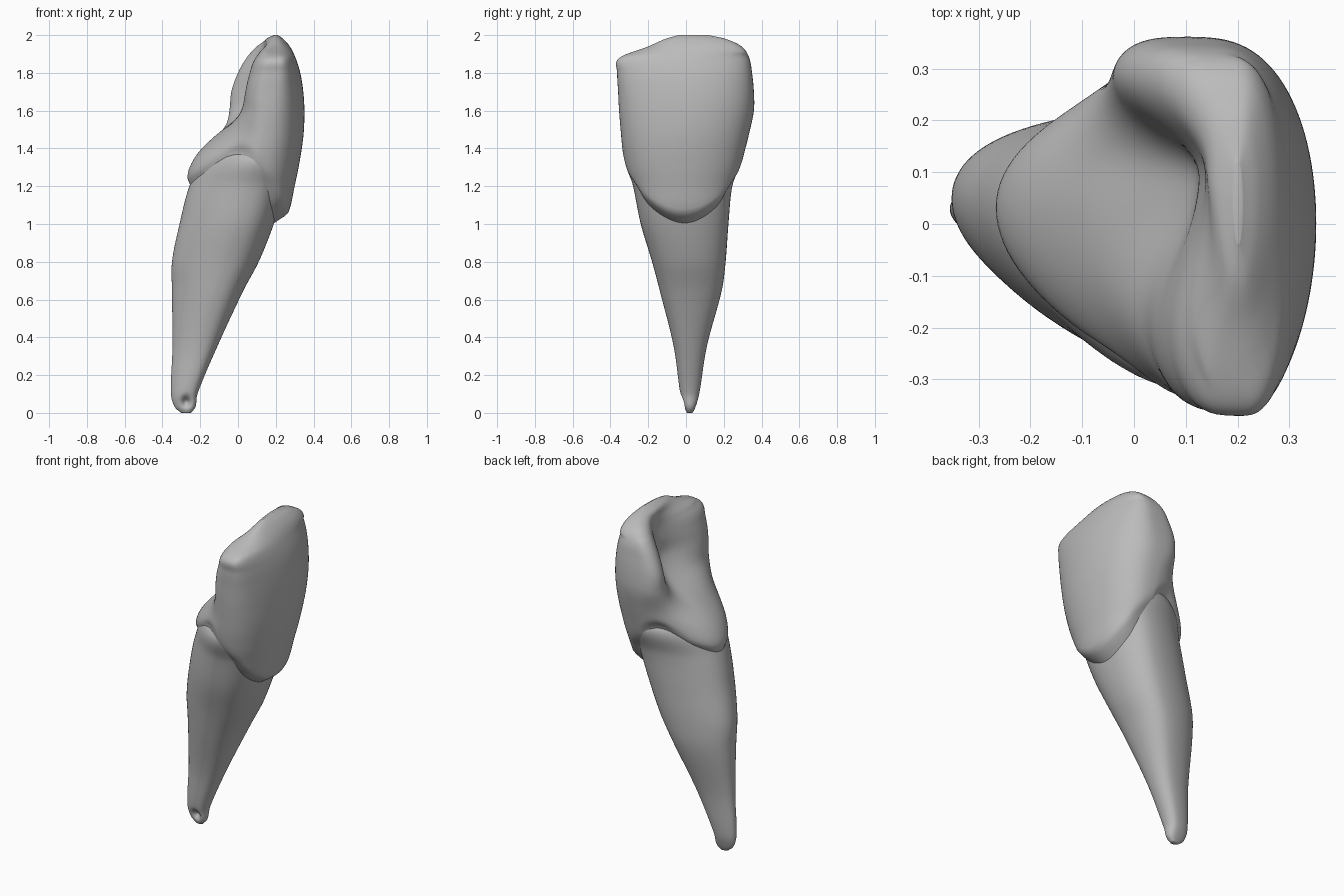
import bpy
import bmesh
import math
from mathutils import Vector

cube = bpy.data.objects.get("Cube")
if cube:
    bpy.data.objects.remove(cube, do_unlink=True)

SEGMENTS = 112

# Root sections: height, inner x, outer x, front y, back y
ROOT = [
    (0, -.30, -.25, .005, .035),
    (.03, -.335, -.225, -.01, .05),
    (.1, -.355, -.215, -.03, .07),
    (.35, -.347, -.11, -.065, .11),
    (.65, -.35, .03, -.14, .19),
    (.8, -.35, .11, -.18, .21),
    (1, -.31, .19, -.24, .225),
    (1.2, -.258, .25, -.28, .245),
    (1.36, -.18, .28, -.318, .29),
    (1.45, -.05, .2, -.2, .2),
]

# Crown sections: height, outer x, widest x, inner x, front y, back y,
# roundness of the inner side, depth of the hollow
CROWN = [
    (1, .235, .08, -.27, -.26, .23, 1.4, 0),
    (1.07, .272, .08, -.27, -.265, .24, 1.4, 0),
    (1.2, .3, .09, -.27, -.29, .26, 1.4, 0),
    (1.28, .317, .1, -.265, -.315, .285, 1.4, 0),
    (1.38, .335, .11, -.21, -.335, .31, 1.3, 0),
    (1.48, .348, .12, -.135, -.345, .335, 1.1, .03),
    (1.6, .352, .13, -.09, -.355, .36, .7, .14),
    (1.7, .346, .15, -.08, -.36, .36, .55, .2),
    (1.8, .33, .17, -.04, -.365, .35, .5, .17),
    (1.88, .305, .18, .01, -.355, .335, .5, .13),
    (1.94, .275, .19, .07, -.2, .295, .5, .07),
    (1.98, .24, .2, .14, -.11, .21, .6, .01),
    (2, .21, .2, .19, -.04, .12, .8, 0),
]

# Height of the neck line, by angle from the outer face in degrees
NECK = [(-45, 1.08), (0, 1), (45, 1.08), (75, 1.21), (105, 1.34),
        (125, 1.35), (150, 1.25), (180, 1.19), (210, 1.25)]


def sample(table, key):
    """Smoothly interpolate the rows of a table at a key."""
    key = min(max(key, table[0][0]), table[-1][0])
    i = 0
    while i < len(table) - 2 and key > table[i + 1][0]:
        i += 1

    def slope(k, col):
        lo, hi = max(k - 1, 0), min(k + 1, len(table) - 1)
        return (table[hi][col] - table[lo][col]) / (table[hi][0] - table[lo][0])

    a, b = table[i], table[i + 1]
    span = b[0] - a[0]
    t = (key - a[0]) / span
    ease = t * t * (3 - 2 * t)
    out = []
    for col in range(1, len(a)):
        value = a[col] + (b[col] - a[col]) * ease
        value += span * t * (1 - t) * ((1 - t) * slope(i, col) - t * slope(i + 1, col))
        out.append(value)
    return out


def section(angle, outer, widest, inner, front, back, power):
    """Point on a rounded section, with separate outer and inner halves."""
    c, s = math.cos(angle), math.sin(angle)
    y = (front + back) / 2 + (back - front) / 2 * s
    if c > 0:
        return widest + (outer - widest) * c ** .75, y
    # the inner side leans towards the back
    y += (back - front) * .08 * c * c
    return widest - (widest - inner) * abs(c) ** power, y


def root_point(z, angle):
    inner, outer, front, back = sample(ROOT, z)
    widest = inner + (outer - inner) * .62
    x, y = section(angle, outer, widest, inner, front, back, 1.2)
    # small opening in the front of the tip
    distance = math.hypot(x + .275, z - .06)
    if math.sin(angle) < 0:
        y += .04 * math.exp(-(distance / .022) ** 2)
    return Vector((x, y, z))


def crown_point(z, angle):
    outer, widest, inner, front, back, power, hollow = sample(CROWN, z)
    side = math.sin(angle)
    upper = min(1, max(0, (z - 1.35) * 4))
    # the front corner sits further out than the back one
    if z < 1.9:
        widest -= .03 * side * upper
    x, y = section(angle, outer, widest, inner, front, back, power)
    if math.cos(angle) < 0:
        # the back ridge stands higher than the front one
        lean = .1 if side > 0 else .3
        x -= (widest - x) * lean * side * upper
        # the hollow is steep at the back and slopes gently to the front
        width = .12 if y > .1 else .24
        x += hollow * math.exp(-((y - .1) / width) ** 2)
    return Vector((x, y, z))


def root_ring(t, angle):
    return root_point(ROOT[-1][0] * t ** 1.2, angle)


def crown_ring(t, angle):
    degrees = abs(math.degrees(math.remainder(angle, math.tau)))
    neck = sample(NECK, degrees)[0]
    z = neck + (2 - neck) * math.sin(t * math.pi / 2)
    # the rolled lip starts just under the root surface
    start = root_point(z, angle)
    start.x += (.02 - start.x) * .04
    start.y *= .96
    lip = math.sin(min(1, (z - neck) / .07) * math.pi / 2)
    return start.lerp(crown_point(z, angle), lip)


def loft(name, ring, count, material, close_bottom):
    bm = bmesh.new()
    rows = [[bm.verts.new(ring(j / count, math.tau * i / SEGMENTS))
             for i in range(SEGMENTS)] for j in range(count + 1)]
    for low, high in zip(rows, rows[1:]):
        for i in range(SEGMENTS):
            k = (i + 1) % SEGMENTS
            bm.faces.new((low[i], low[k], high[k], high[i]))
    bm.faces.new(rows[-1])
    if close_bottom:
        bm.faces.new(rows[0][::-1])
    # relax the surface a little, leaving the ends in place
    inside = [v for row in rows[4:-1] for v in row]
    for _ in range(4):
        bmesh.ops.smooth_vert(bm, verts=inside, factor=.5,
                              use_axis_x=True, use_axis_y=True, use_axis_z=True)
    mesh = bpy.data.meshes.new(name)
    bm.to_mesh(mesh)
    bm.free()
    mesh.materials.append(material)
    mesh.shade_smooth()
    obj = bpy.data.objects.new(name, mesh)
    bpy.context.collection.objects.link(obj)
    return obj


grey = bpy.data.materials.new("plain grey")
grey.use_nodes = True
grey.diffuse_color = (.5, .5, .5, 1)
grey.node_tree.nodes["Principled BSDF"].inputs["Base Color"].default_value = (.5, .5, .5, 1)

loft("root", root_ring, 110, grey, True)
loft("crown", crown_ring, 80, grey, False)
